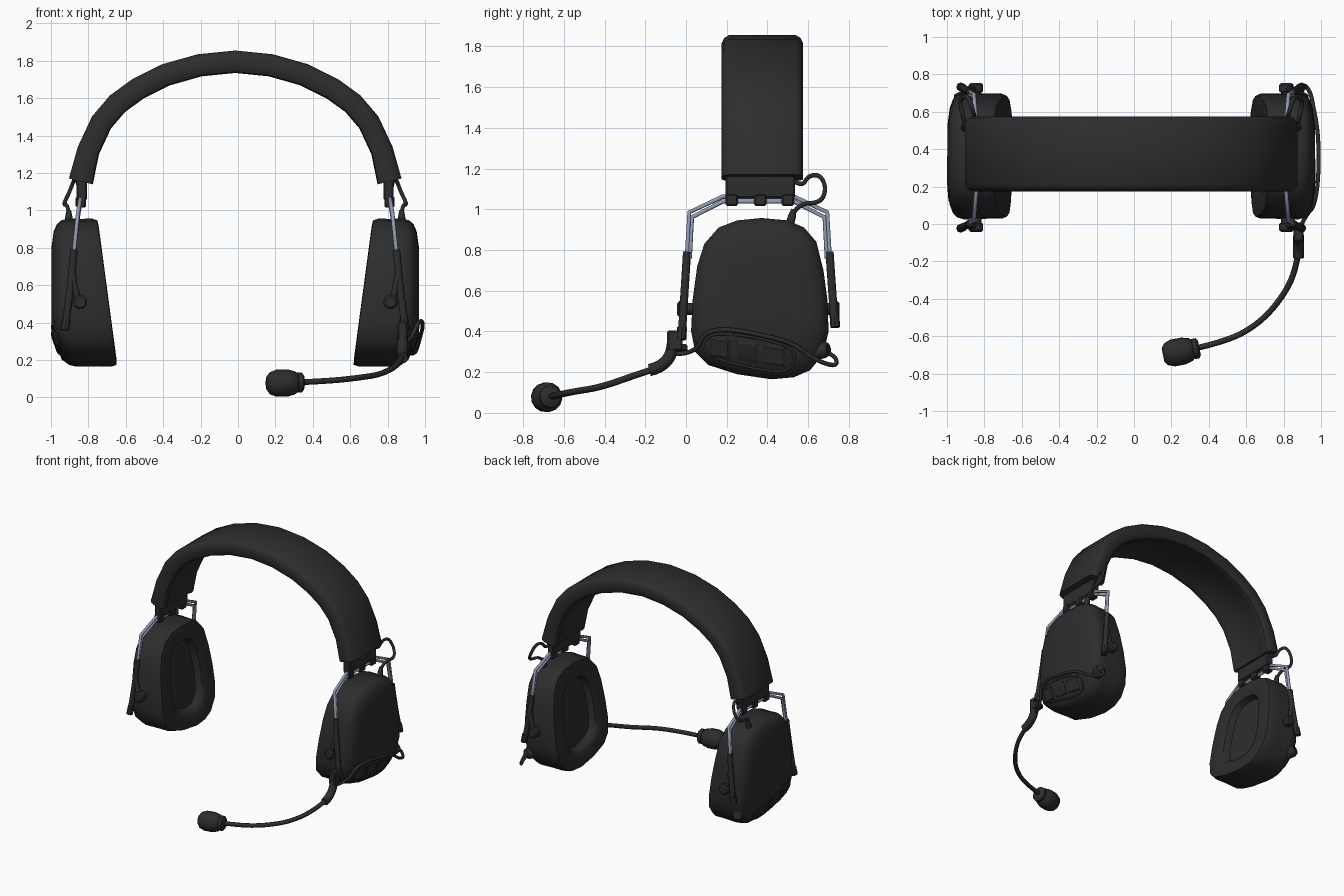
import bpy, bmesh, math
from mathutils import Vector
from mathutils.bvhtree import BVHTree

if "Cube" in bpy.data.objects:
    bpy.data.objects.remove(bpy.data.objects["Cube"])

SHIFT = -0.015   # the boom side sticks out further, so the symmetry plane is off centre
MID_Y = 0.37


def material(name, rgb):
    m = bpy.data.materials.new(name)
    m.use_nodes = True
    m.diffuse_color = (*rgb, 1)
    m.node_tree.nodes["Principled BSDF"].inputs["Base Color"].default_value = (*rgb, 1)
    return m


BLACK = material("matte black", (0.026, 0.026, 0.026))
STEEL = material("blue grey steel", (0.28, 0.32, 0.44))


def finish(name, bm, mat, both, angle=40):
    """Turn a bmesh into an object, with a mirrored twin if asked."""
    bmesh.ops.recalc_face_normals(bm, faces=bm.faces)
    made = []
    for side in ("left", "right") if both else ("",):
        if side == "right":
            for v in bm.verts:
                v.co.x = -v.co.x
            bmesh.ops.reverse_faces(bm, faces=bm.faces)
        full = (side + "_" + name).strip("_")
        me = bpy.data.meshes.new(full)
        bm.to_mesh(me)
        me.materials.append(mat)
        for p in me.polygons:
            p.use_smooth = True
        me.set_sharp_from_angle(angle=math.radians(angle))
        ob = bpy.data.objects.new(full, me)
        ob.location.x = SHIFT
        bpy.context.scene.collection.objects.link(ob)
        made.append(ob)
    bm.free()
    return made[0]


def loft(name, rings, both=True, angle=40):
    """Skin a list of closed rings and cap both ends."""
    bm = bmesh.new()
    vr = [[bm.verts.new(p) for p in ring] for ring in rings]
    n = len(vr[0])
    for a, b in zip(vr, vr[1:]):
        for i in range(n):
            j = (i + 1) % n
            bm.faces.new((a[i], a[j], b[j], b[i]))
    bm.faces.new(vr[0])
    bm.faces.new(vr[-1])
    return finish(name, bm, BLACK, both, angle)


def lathe(name, start, end, profile, both=True, sides=14):
    """Turned part along an axis; profile holds (fraction, radius)."""
    a, b = Vector(start), Vector(end)
    d = (b - a).normalized()
    u = d.orthogonal().normalized()
    w = d.cross(u)
    turn = [math.tau * i / sides for i in range(sides)]
    return loft(name, [[a.lerp(b, t) + r * (math.cos(q) * u + math.sin(q) * w) for q in turn]
                       for t, r in profile], both)


def tube(name, pts, radius, both=True, mat=BLACK, curved=True, closed=False):
    cu = bpy.data.curves.new(name, "CURVE")
    cu.dimensions = "3D"
    cu.bevel_depth = radius
    cu.bevel_resolution = 2
    cu.use_fill_caps = True
    sp = cu.splines.new("NURBS" if curved else "POLY")
    sp.points.add(len(pts) - 1)
    for p, co in zip(sp.points, pts):
        p.co = (*co, 1)
    if curved:
        sp.order_u = 3
        sp.resolution_u = 5
        sp.use_endpoint_u = not closed
    sp.use_cyclic_u = closed
    ob = bpy.data.objects.new(name, cu)
    bpy.context.scene.collection.objects.link(ob)
    deps = bpy.context.evaluated_depsgraph_get()
    me = bpy.data.meshes.new_from_object(ob.evaluated_get(deps))
    bpy.data.objects.remove(ob)
    bm = bmesh.new()
    bm.from_mesh(me)
    bpy.data.meshes.remove(me)
    return finish(name, bm, mat, both, 50)


def box(name, center, size, bevel=0.008, both=True):
    bm = bmesh.new()
    bmesh.ops.create_cube(bm, size=1)
    for v in bm.verts:
        v.co = Vector(center) + Vector(a * b for a, b in zip(v.co, size))
    bmesh.ops.bevel(bm, geom=bm.edges[:], offset=bevel, segments=1, affect="EDGES")
    return finish(name, bm, BLACK, both, 30)


# Headband: padded section swept along the arch, a little thicker at the ends
half = [(0.825, 1.155), (0.785, 1.32), (0.715, 1.47), (0.63, 1.57), (0.52, 1.65), (0.37, 1.725), (0.19, 1.776)]
arch = [Vector(p) for p in half + [(0, 1.795)] + [(-x, z) for x, z in reversed(half)]]
side = [(0.165, 0.06), (0.188, 0.045), (0.2, 0.02), (0.2, -0.035), (0.185, -0.055), (0.15, -0.06), (0.135, -0.052)]
section = side + [(-y, t) for y, t in reversed(side)]
rings = []
for i, p in enumerate(arch):
    tan = (arch[min(i + 1, len(arch) - 1)] - arch[max(i - 1, 0)]).normalized()
    out = Vector((tan.y, -tan.x)) * (1.1 if i in (0, len(arch) - 1) else 1)
    rings.append([(p.x + out.x * t, MID_Y + 0.005 + y, p.y + out.y * t) for y, t in section])
loft("headband", rings, both=False)

# Ear cups: one outline, scaled and stacked from padded opening to domed shell
outline = [(0.37, 0.957), (0.5, 0.945), (0.58, 0.91), (0.64, 0.84), (0.675, 0.70), (0.695, 0.55), (0.70, 0.4),
           (0.675, 0.29), (0.61, 0.21), (0.53, 0.175), (0.42, 0.165), (0.25, 0.19), (0.11, 0.235),
           (0.045, 0.3), (0.025, 0.4), (0.032, 0.55), (0.055, 0.72), (0.09, 0.83), (0.16, 0.91), (0.25, 0.945)]
CY, CZ = 0.36, 0.56


def cup_ring(sy, sz, x, padded):
    ring = []
    for y, z in outline:
        y, z = CY + (y - CY) * sy, CZ + (z - CZ) * sz
        if padded:    # tilted plane of the cushion
            px = 0.735 - 0.134 * (0.955 - z) + x
        else:         # shell, tucked in toward the bottom
            px = x - 0.2 * max(0, 0.38 - z)
        ring.append((px, y, z))
    return ring


pad = [(0.5, 0.64, 0.06), (0.55, 0.68, 0.012), (0.64, 0.74, 0.0), (0.86, 0.9, 0.0),
       (0.955, 0.975, 0.003), (0.99, 0.998, 0.03), (0.99, 0.995, 0.105)]
shell = [(1, 1, 0.865), (1, 1, 0.895), (0.97, 0.975, 0.93), (0.9, 0.925, 0.953),
         (0.77, 0.83, 0.97), (0.48, 0.6, 0.983)]
cup = loft("ear_cup", [cup_ring(*r, True) for r in pad] + [cup_ring(*r, False) for r in shell], angle=45)
tree = BVHTree.FromPolygons([v.co for v in cup.data.vertices], [p.vertices for p in cup.data.polygons])


def on_cup(y, z, lift=0.0):
    hit = tree.ray_cast(Vector((2, y, z)), Vector((-1, 0, 0)))[0]
    return ((hit.x if hit else 0.88) + lift, y, z)


# Control panel: raised rim and three buttons on the shell
eye = [(0.085, 0.35), (0.13, 0.39), (0.25, 0.385), (0.42, 0.355), (0.52, 0.315), (0.54, 0.26), (0.5, 0.205),
       (0.4, 0.205), (0.28, 0.23), (0.15, 0.265), (0.09, 0.305)]
tube("panel_rim", [on_cup(y, z) for y, z in eye], 0.007, closed=True)
for n, (y0, y1) in enumerate([(0.115, 0.215), (0.245, 0.35), (0.38, 0.485)]):
    def corners(inset, lift):
        a, b = y0 + inset, y1 - inset
        return [on_cup(y, zb - 0.145 * y + s * inset, lift)
                for y, zb, s in ((a, 0.39, -1), (b, 0.39, -1), (b, 0.295, 1), (a, 0.295, 1))]
    loft(f"button_{n + 1}", [corners(0, -0.01), corners(0, 0.006), corners(0.01, 0.011)], angle=25)

# Rear knob low on each cup
lathe("knob", (0.89, 0.63, 0.3), (0.92, 0.70, 0.315), [(0, 0.042), (0.7, 0.042), (1, 0.03)])

# Slider block with wire clips under the band ends
box("slider_block", (0.82, 0.365, 1.12), (0.055, 0.34, 0.13))
for n, y in enumerate((0.225, 0.365, 0.5)):
    box(f"wire_clip_{n + 1}", (0.825, y, 1.045), (0.055, 0.06, 0.06))

# Twin spring wires
for n, d in enumerate((0, 0.024)):
    path = [(0.864, 0.004 + d * 0.6, 0.76), (0.841, 0.016 + d * 0.6, 0.985 - d), (0.828, 0.18, 1.062 - d)]
    path += [(x, 2 * MID_Y - 0.03 - y, z) for x, y, z in reversed(path)]
    tube(f"spring_wire_{n + 1}", path, 0.011, mat=STEEL, curved=False)

# Yoke sleeves, pivots and links at the front and rear of each cup
for end, y0, s, tail in (("front", 0.005, -1, 0.37), ("rear", 0.705, 1, 0.43)):
    tube(end + "_sleeve", [(0.862, y0, 0.79), (0.877, y0 + s * 0.012, 0.6), (0.91, y0 + s * 0.026, tail)], 0.02)
    lathe(end + "_sleeve_tip", (0.902, y0 + s * 0.024, tail + 0.05), (0.912, y0 + s * 0.028, tail - 0.01),
          [(0, 0.024), (1, 0.024)], sides=8)
    tube(end + "_link", [(0.868, y0 + s * 0.01, 0.66), (0.862, y0 + s * 0.015, 0.57), (0.83, y0 + s * 0.015, 0.51)], 0.018)
    lathe(end + "_pivot", (0.83, y0 - s * 0.05, 0.51), (0.83, y0 + s * 0.048, 0.51),
          [(0, 0.03), (0.5, 0.03), (0.55, 0.039), (0.9, 0.039), (1, 0.028)])

# Short cable from each cup into the headband
lathe("cable_plug", (0.89, 0.505, 0.91), (0.89, 0.53, 1.0), [(0, 0.022), (0.6, 0.02), (1, 0.013)], sides=10)
tube("headband_cable", [(0.89, 0.53, 0.985), (0.895, 0.56, 1.03), (0.92, 0.66, 1.03), (0.885, 0.69, 1.1),
                        (0.86, 0.66, 1.17), (0.845, 0.6, 1.165), (0.835, 0.57, 1.11), (0.825, 0.53, 1.14)], 0.011)

# Microphone boom on the left side
box("boom_clamp", (0.895, -0.055, 0.355), (0.055, 0.075, 0.1), both=False)
box("boom_clamp_tab", (0.89, -0.02, 0.32), (0.04, 0.055, 0.035), both=False)
tube("boom_elbow", [(0.895, -0.065, 0.34), (0.895, -0.07, 0.235), (0.895, -0.18, 0.21)], 0.03, both=False)
tube("boom", [(0.895, -0.12, 0.228), (0.885, -0.25, 0.185), (0.79, -0.42, 0.125), (0.66, -0.55, 0.105),
              (0.5, -0.63, 0.088), (0.32, -0.67, 0.08)], 0.016, both=False)
lathe("microphone_collar", (0.365, -0.662, 0.08), (0.31, -0.673, 0.08),
      [(0, 0.04), (0.2, 0.055), (0.6, 0.055), (0.75, 0.042), (1, 0.042)], both=False)
lathe("microphone_foam", (0.34, -0.667, 0.078), (0.17, -0.7, 0.076),
      [(0, 0.04), (0.12, 0.062), (0.35, 0.073), (0.7, 0.073), (0.9, 0.06), (1, 0.038)], both=False)

# Boom cable, looping over the shell to the rear knob
tube("boom_cable", [(0.895, -0.05, 0.29), (0.91, 0.0, 0.29), (0.945, 0.06, 0.32), (0.975, 0.09, 0.395),
                    (0.998, 0.2, 0.415), (1.004, 0.38, 0.38), (0.995, 0.52, 0.345), (0.975, 0.62, 0.27),
                    (0.96, 0.7, 0.235), (0.93, 0.745, 0.235), (0.915, 0.73, 0.285), (0.91, 0.67, 0.305)],
     0.011, both=False)
